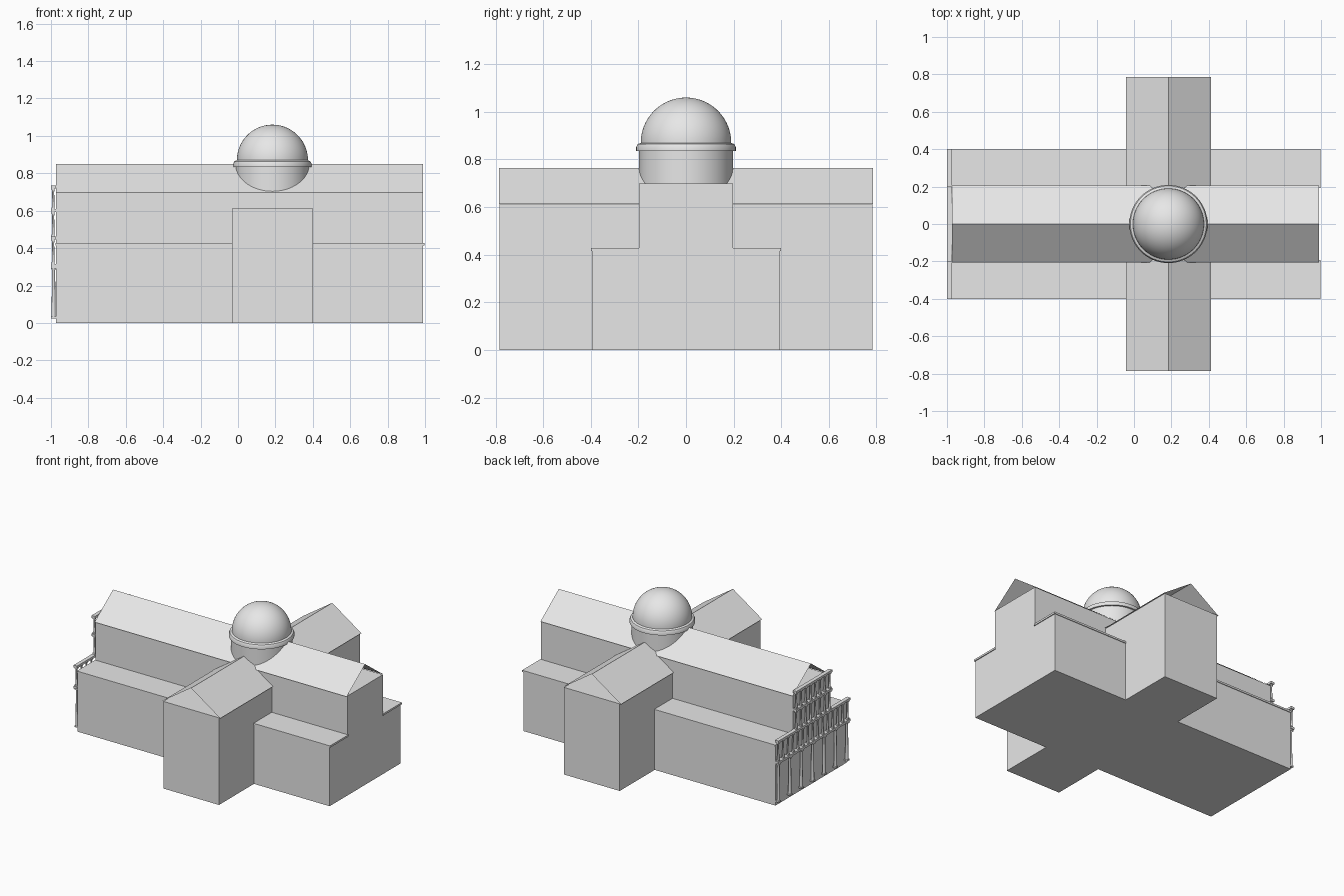
import bpy, bmesh, math

if "Cube" in bpy.data.objects:
    bpy.data.objects.remove(bpy.data.objects["Cube"])

stone = bpy.data.materials.new("pale stone")
stone.diffuse_color = (0.8, 0.8, 0.8, 1)
stone.use_nodes = True
stone.node_tree.nodes["Principled BSDF"].inputs["Base Color"].default_value = stone.diffuse_color

WEST, EAST = -0.973, 0.99      # ends of the long body
CROSS_X = 0.184                # centre of transept and dome


def finish(name, bm):
    mesh = bpy.data.meshes.new(name)
    bm.to_mesh(mesh)
    bm.free()
    mesh.materials.append(stone)
    obj = bpy.data.objects.new(name, mesh)
    bpy.context.collection.objects.link(obj)
    return obj


def add_box(bm, x0, x1, y0, y1, z0, z1):
    verts = bmesh.ops.create_cube(bm, size=1)["verts"]
    for v in verts:
        v.co = ((x0 + x1) / 2 + v.co.x * (x1 - x0),
                (y0 + y1) / 2 + v.co.y * (y1 - y0),
                (z0 + z1) / 2 + v.co.z * (z1 - z0))


def box(name, *size):
    bm = bmesh.new()
    add_box(bm, *size)
    return finish(name, bm)


def revolve(bm, profile, cx, cy, segments):
    """Spin a list of (radius, z) points about a vertical axis."""
    rings = []
    for r, z in profile:
        if r < 1e-5:
            rings.append([bm.verts.new((cx, cy, z))] * segments)
        else:
            rings.append([bm.verts.new((cx + r * math.cos(2 * math.pi * i / segments),
                                        cy + r * math.sin(2 * math.pi * i / segments), z))
                          for i in range(segments)])
    for low, high in zip(rings, rings[1:]):
        for i in range(segments):
            j = (i + 1) % segments
            quad = list(dict.fromkeys((low[i], low[j], high[j], high[i])))
            bm.faces.new(quad)


def open_roof(name, section, start, end, along_x):
    """Thin two-slope roof sheet with open gable ends."""
    bm = bmesh.new()
    rows = []
    for side, z in section:
        ends = [(t, side, z) if along_x else (side, t, z) for t in (start, end)]
        rows.append([bm.verts.new(p) for p in ends])
    for a, b in zip(rows, rows[1:]):
        bm.faces.new((a[0], a[1], b[1], b[0]))
    bm.normal_update()
    for f in bm.faces:
        if f.normal.z < 0:
            f.normal_flip()
    # crisp ridge: keep slopes as separate sheets
    bmesh.ops.split_edges(bm, edges=[e for e in bm.edges if len(e.link_faces) == 2])
    return finish(name, bm)


# Main body, aisles and transept walls
box("nave_walls", WEST, EAST, -0.197, 0.197, 0, 0.70)
box("aisle_walls", WEST, EAST, -0.395, 0.395, 0, 0.415)
box("transept_walls", CROSS_X - 0.217, CROSS_X + 0.217, -0.784, 0.784, 0, 0.613)

# Flat aisle roofs
for side, label in ((1, "back"), (-1, "front")):
    y0, y1 = sorted((side * 0.193, side * 0.40))
    box("aisle_roof_" + label, WEST - 0.002, 0.996, y0, y1, 0.415, 0.428)

# Pitched roofs
open_roof("nave_roof", [(-0.205, 0.698), (0, 0.849), (0.205, 0.698)], WEST, EAST, True)
open_roof("transept_roof", [(CROSS_X - 0.227, 0.612), (CROSS_X, 0.765), (CROSS_X + 0.227, 0.612)],
          -0.785, 0.785, False)

# Drum, rim and dome
bm = bmesh.new()
revolve(bm, [(0.197, 0.60), (0.197, 0.836)], CROSS_X, 0, 64)
drum = finish("drum", bm)
bm = bmesh.new()
revolve(bm, [(0.19, 0.835), (0.209, 0.835), (0.209, 0.853), (0.203, 0.864), (0.19, 0.87)],
        CROSS_X, 0, 64)
rim = finish("dome_rim", bm)
bm = bmesh.new()
arc = [(0.19 * math.cos(a), 0.87 + 0.19 * math.sin(a))
       for a in (math.pi / 2 * i / 20 for i in range(20))]
revolve(bm, arc + [(0, 1.06)], CROSS_X, 0, 64)
dome = finish("dome", bm)

# West front: ledges
for i, (z, half) in enumerate(((0.307, 0.40), (0.455, 0.40), (0.60, 0.20), (0.728, 0.20))):
    box(f"facade_ledge_{i + 1}", -1.0, WEST, -half, half, z - 0.008, z + 0.008)


def column_row(name, count, half, z0, z1, radius, cx):
    """Row of tapered columns with square base and capital blocks."""
    bm = bmesh.new()
    block = radius * 1.15
    for i in range(count):
        y = -half + 2 * half * i / (count - 1)
        add_box(bm, cx - block, cx + block, y - block, y + block, z0, z0 + 0.01)
        revolve(bm, [(radius, z0 + 0.01), (radius * 0.75, z1 - 0.02), (radius, z1 - 0.01)], cx, y, 12)
        add_box(bm, cx - block, cx + block, y - block, y + block, z1 - 0.01, z1)
    return finish(name, bm)


# West front: columns
rows = [column_row("tall_columns", 7, 0.38, 0.025, 0.30, 0.011, -0.986),
        column_row("lower_gallery_columns", 15, 0.385, 0.315, 0.447, 0.007, -0.988),
        column_row("middle_gallery_columns", 8, 0.185, 0.463, 0.592, 0.007, -0.988),
        column_row("upper_gallery_columns", 8, 0.185, 0.608, 0.72, 0.007, -0.988)]

# Smooth the round parts
for obj in [drum, rim, dome] + rows:
    bpy.ops.object.select_all(action='DESELECT')
    obj.select_set(True)
    bpy.context.view_layer.objects.active = obj
    bpy.ops.object.shade_smooth_by_angle(angle=math.radians(35))
